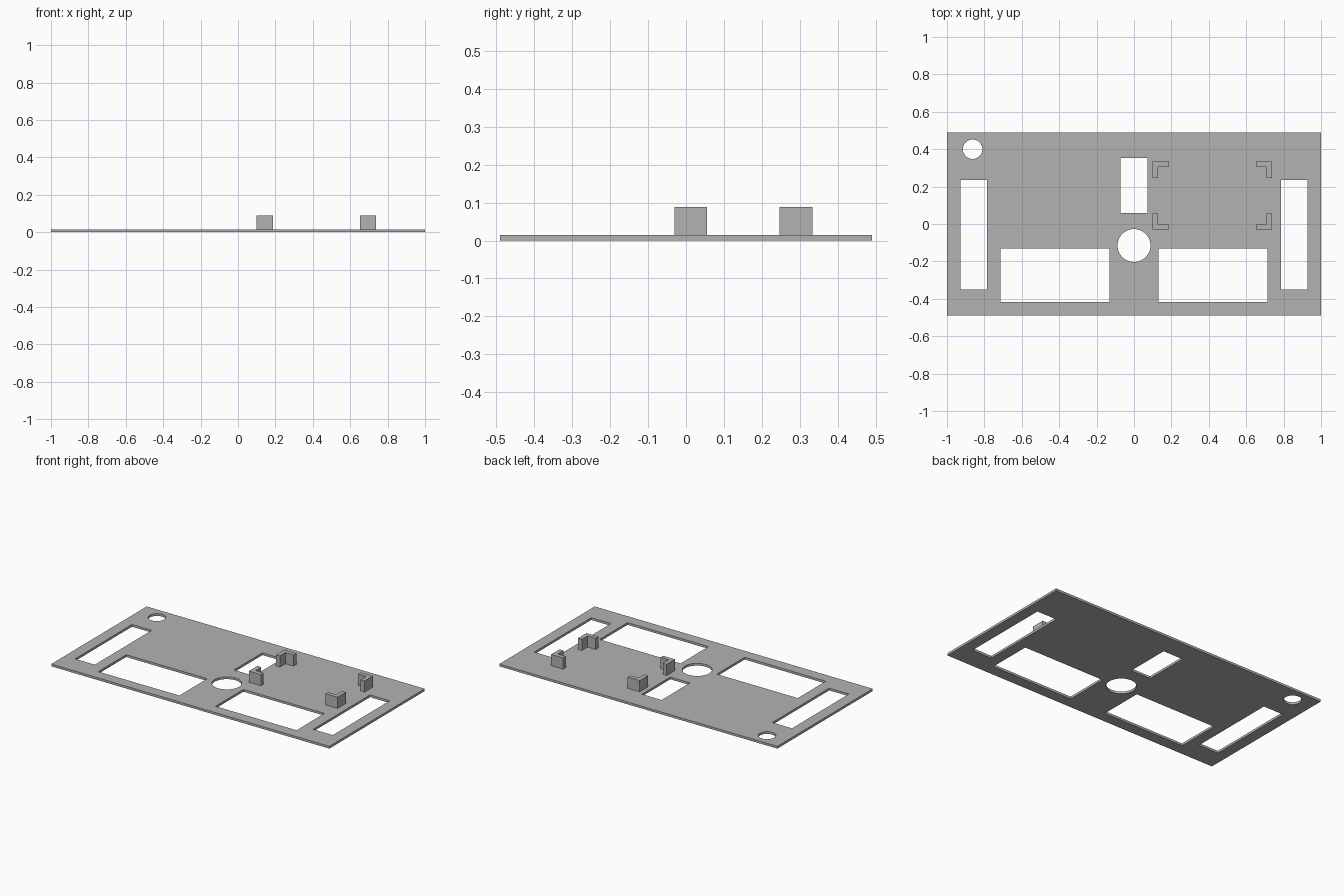
import bpy
import bmesh
from mathutils import Matrix

cube = bpy.data.objects.get("Cube")
if cube:
    bpy.data.objects.remove(cube, do_unlink=True)

THICK = 0.015
TOP = 0.088
WALL = 0.028

grey = bpy.data.materials.new("plain grey")
grey.use_nodes = True
colour = (0.45, 0.45, 0.45, 1)
grey.diffuse_color = colour
grey.node_tree.nodes["Principled BSDF"].inputs["Base Color"].default_value = colour


def make_object(name, bm):
    mesh = bpy.data.meshes.new(name)
    bmesh.ops.recalc_face_normals(bm, faces=bm.faces)
    bm.to_mesh(mesh)
    bm.free()
    mesh.materials.append(grey)
    obj = bpy.data.objects.new(name, mesh)
    bpy.context.collection.objects.link(obj)
    return obj


def add_box(bm, x0, x1, y0, y1, z0, z1):
    centre = Matrix.Translation(((x0 + x1) / 2, (y0 + y1) / 2, (z0 + z1) / 2))
    size = Matrix.Diagonal((x1 - x0, y1 - y0, z1 - z0, 1))
    bmesh.ops.create_cube(bm, size=1, matrix=centre @ size)


def add_cylinder(bm, x, y, radius):
    bmesh.ops.create_cone(bm, cap_ends=True, segments=64, radius1=radius,
                          radius2=radius, depth=0.2,
                          matrix=Matrix.Translation((x, y, 0)))


# Flat panel
bm = bmesh.new()
add_box(bm, -1, 1, -0.49, 0.49, 0, THICK)
panel = make_object("panel", bm)

# Openings: mirrored side slots and front windows, a middle window, round holes
bm = bmesh.new()
for x0, x1, y0, y1 in ((0.785, 0.927, -0.35, 0.235), (0.13, 0.713, -0.417, -0.13)):
    add_box(bm, x0, x1, y0, y1, -0.1, 0.1)
    add_box(bm, -x1, -x0, y0, y1, -0.1, 0.1)
add_box(bm, -0.071, 0.071, 0.06, 0.352, -0.1, 0.1)
add_cylinder(bm, 0, -0.115, 0.088)
add_cylinder(bm, -0.863, 0.4, 0.052)
cutter = make_object("opening_cutter", bm)
cutter.hide_render = True

cut = panel.modifiers.new("openings", "BOOLEAN")
cut.operation = "DIFFERENCE"
cut.solver = "EXACT"
cut.object = cutter
bpy.context.view_layer.objects.active = panel
bpy.ops.object.modifier_apply(modifier=cut.name)
bpy.data.objects.remove(cutter, do_unlink=True)


# L-shaped corner brackets with their outer corners at the holder's corners
def corner_bracket(name, x, y, dx, dy, leg=0.086):
    outline = [(0, 0), (leg, 0), (leg, WALL), (WALL, WALL), (WALL, leg), (0, leg)]
    bm = bmesh.new()
    face = bm.faces.new([bm.verts.new((x + dx * u, y + dy * v, THICK))
                         for u, v in outline])
    lift = bmesh.ops.extrude_face_region(bm, geom=[face], use_keep_orig=True)
    verts = [g for g in lift["geom"] if isinstance(g, bmesh.types.BMVert)]
    bmesh.ops.translate(bm, verts=verts, vec=(0, 0, TOP - THICK))
    make_object(name, bm)


for side, x, dx in (("right", 0.1, 1), ("left", 0.737, -1)):
    for end, y, dy in (("front", -0.03, 1), ("back", 0.333, -1)):
        corner_bracket(f"{end}_{side}_bracket", x, y, dx, dy)
